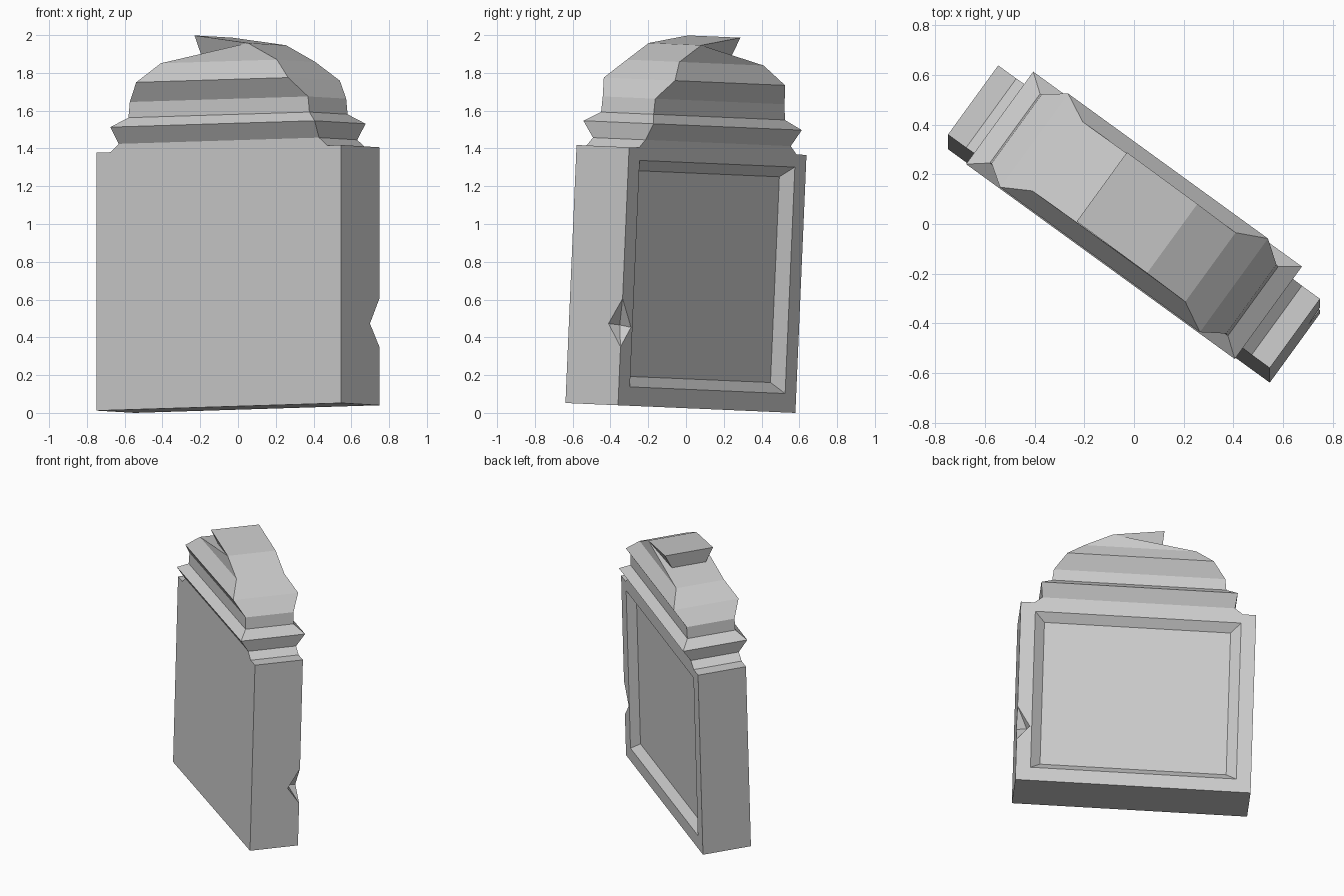
import bpy, bmesh
from mathutils import Matrix

if "Cube" in bpy.data.objects:
    bpy.data.objects.remove(bpy.data.objects["Cube"])

# The leaning stone: turned about z, then tipped slightly backwards
POSE = (Matrix.Translation((0, -0.0295, 0.0262))
        @ Matrix.Rotation(-0.043, 4, 'X')
        @ Matrix.Rotation(-0.628, 4, 'Z'))


def finish(name, bm):
    bmesh.ops.recalc_face_normals(bm, faces=bm.faces)
    me = bpy.data.meshes.new(name)
    bm.to_mesh(me)
    bm.free()
    ob = bpy.data.objects.new(name, me)
    ob.matrix_world = POSE
    bpy.context.collection.objects.link(ob)
    return ob


def loft(name, rings):
    """Skin a stack of four-point rings and cap both ends."""
    bm = bmesh.new()
    vs = [[bm.verts.new(p) for p in r] for r in rings]
    for a, b in zip(vs, vs[1:]):
        for i in range(4):
            j = (i + 1) % 4
            bm.faces.new((a[i], a[j], b[j], b[i]))
    bm.faces.new(vs[0])
    bm.faces.new(vs[-1])
    bmesh.ops.remove_doubles(bm, verts=bm.verts, dist=1e-5)
    return finish(name, bm)


def hull(name, pts):
    bm = bmesh.new()
    for p in pts:
        bm.verts.new(p)
    bmesh.ops.convex_hull(bm, input=bm.verts)
    return finish(name, bm)


def level(u, v, z):
    return [(-u, -v, z), (u, -v, z), (u, v, z), (-u, v, z)]


# Stone body: half width, half depth, height of each level
D = 0.172
LEVELS = [(0.80, D, 0), (0.80, D, 1.367), (0.71, D, 1.367), (0.655, D, 1.41),
          (0.668, 0.23, 1.497), (0.592, D, 1.547), (0.583, D, 1.63),
          (0.497, 0.233, 1.73), (0.38, D, 1.83)]
rings = [level(*l) for l in LEVELS]
# Broken crown: only the right side rises to the next level
rings.append([(-0.38, -D, 1.83), (0.19, -D, 1.923), (0.19, D, 1.923), (-0.38, D, 1.83)])
stone = loft("headstone", rings)

# Jagged remnant overhanging the break
hull("broken_crown", [p for s in (-1, 1) for p in
                      ((0.19, s * D, 1.923), (-0.16, s * D, 1.972), (-0.15, s * 0.12, 1.862))])


# Sunken panel on the back, with sloping borders
def panel_ring(u, v, z0, z1):
    return [(-u, v, z0), (u, v, z0), (u, v, z1), (-u, v, z1)]


panel = loft("panel_cutter", [panel_ring(0.633, 0.122, 0.155, 1.245),
                              panel_ring(0.767, 0.222, 0.045, 1.355)])

# Chip out of the right back edge
chip = hull("chip_cutter", [(0.80, D, 0.565), (0.80, D, 0.31), (0.80, 0.087, 0.43),
                            (0.713, D, 0.415), (0.73, 0.11, 0.425), (0.90, 0.27, 0.43)])

for cutter in (panel, chip):
    cutter.hide_render = True
    cutter.hide_set(True)
    mod = stone.modifiers.new(cutter.name, 'BOOLEAN')
    mod.operation = 'DIFFERENCE'
    mod.solver = 'EXACT'
    mod.object = cutter
